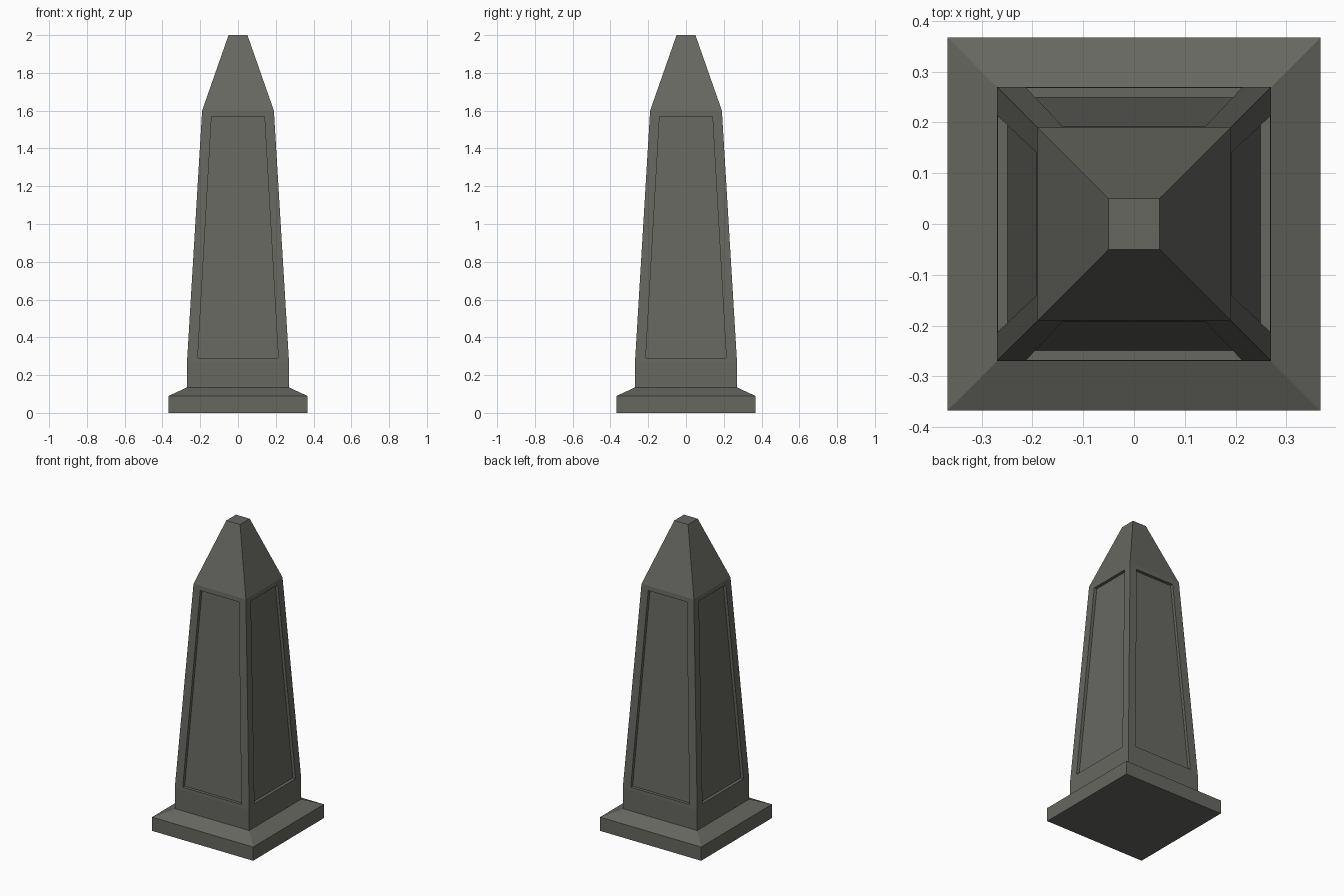
import bpy, bmesh
from mathutils import Matrix
from math import pi

if "Cube" in bpy.data.objects:
    bpy.data.objects.remove(bpy.data.objects["Cube"])

stone = bpy.data.materials.new("dark grey stone")
stone.diffuse_color = (0.135, 0.135, 0.12, 1)
stone.use_nodes = True
stone.node_tree.nodes["Principled BSDF"].inputs["Base Color"].default_value = stone.diffuse_color


def ring(h, z):
    """Front edge of a square section: left and right points."""
    return (-h, -h, z), (h, -h, z)


def quad(bm, a, b, c, d, k):
    """Quad turned k quarter turns about the vertical axis."""
    rot = Matrix.Rotation(k * pi / 2, 3, 'Z')
    bm.faces.new([bm.verts.new(rot @ p) for p in map(to_vec, (a, b, c, d))])


def to_vec(p):
    from mathutils import Vector
    return Vector(p)


def sides(bm, profile):
    """Four sloped sides through (half width, height) sections."""
    for (h0, z0), (h1, z1) in zip(profile, profile[1:]):
        (a, b), (d, c) = ring(h0, z0), ring(h1, z1)
        for k in range(4):
            quad(bm, a, b, c, d, k)


def cap(bm, h, z):
    s = 1 if z > 0 else -1
    bm.faces.new([bm.verts.new(p) for p in
                  [(-h, -h * s, z), (h, -h * s, z), (h, h * s, z), (-h, h * s, z)]])


bm = bmesh.new()
# Plinth, lower block and pyramid top
Z0, H0, Z1, H1 = 0.27, 0.27, 1.60, 0.19
sides(bm, [(0.367, 0), (0.367, 0.09), (0.27, 0.135), (H0, Z0)])
sides(bm, [(H1, Z1), (0.05, 2.0)])
cap(bm, 0.367, 0)
cap(bm, 0.05, 2.0)

# Tapered shaft with a recessed panel on each side
width = lambda z: H0 + (H1 - H0) * (z - Z0) / (Z1 - Z0)
outer = [*ring(H0, Z0), *reversed(ring(H1, Z1))]
rim = [(x, -width(z), z) for x, z in
       ((-0.213, 0.29), (0.213, 0.29), (0.14, 1.57), (-0.14, 1.57))]
panel = [(x, y + 0.02, z) for x, y, z in rim]
for k in range(4):
    for i in range(4):
        j = (i + 1) % 4
        quad(bm, outer[i], outer[j], rim[j], rim[i], k)
        quad(bm, rim[i], rim[j], panel[j], panel[i], k)
    quad(bm, *panel, k)

bmesh.ops.remove_doubles(bm, verts=bm.verts, dist=1e-4)
bmesh.ops.recalc_face_normals(bm, faces=bm.faces)
mesh = bpy.data.meshes.new("obelisk")
bm.to_mesh(mesh)
bm.free()
mesh.materials.append(stone)
bpy.context.collection.objects.link(bpy.data.objects.new("obelisk", mesh))
